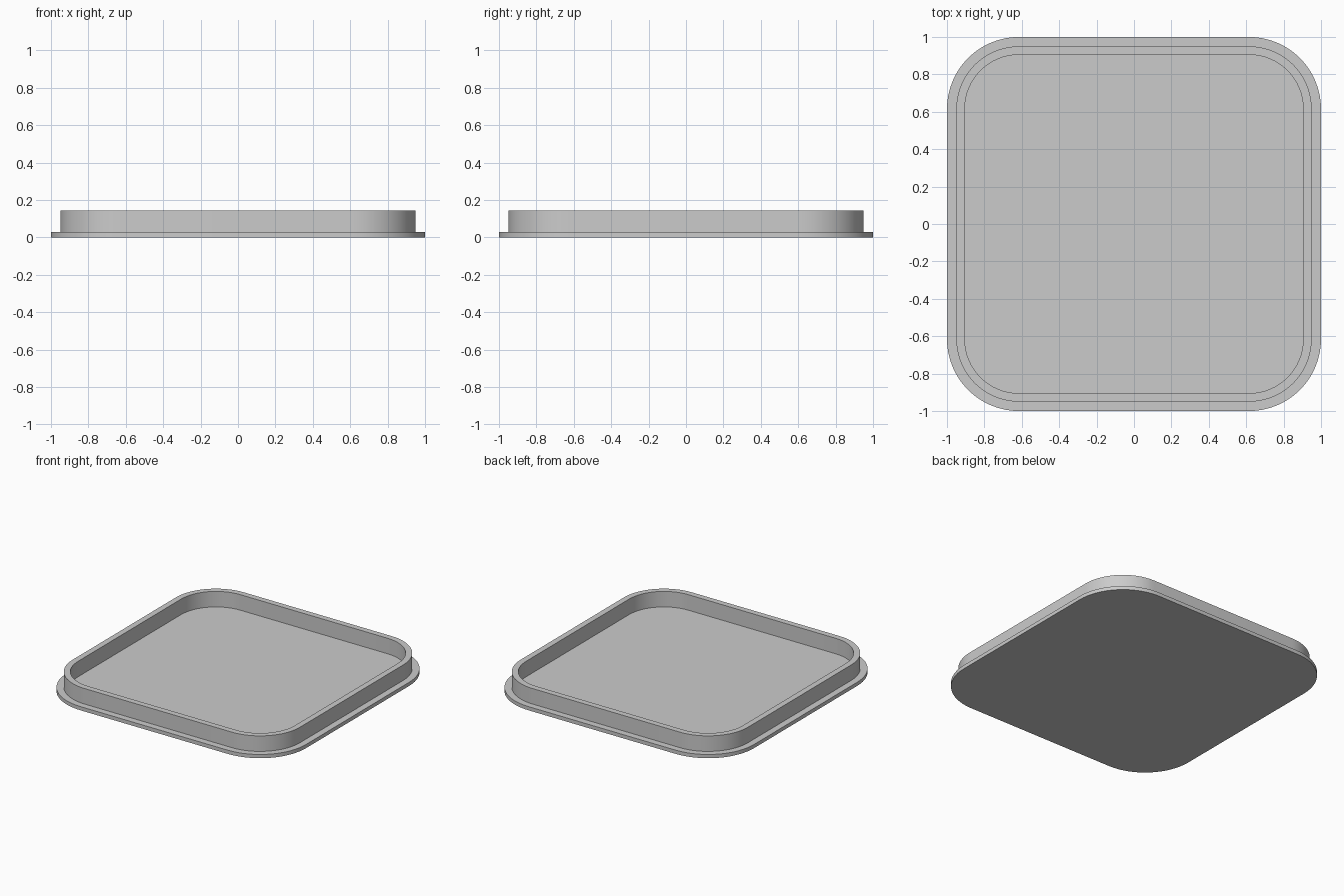
import bpy
import bmesh
from math import cos, sin, pi, radians

cube = bpy.data.objects.get("Cube")
if cube:
    bpy.data.objects.remove(cube, do_unlink=True)

CORNER = 0.615       # shared centre of the concentric corner arcs
SEGMENTS = 16        # steps per corner
PLATE_TOP, RIM_TOP = 0.028, 0.145
FLANGE, RIM_OUTER, RIM_INNER = 1.0, 0.95, 0.905

grey = bpy.data.materials.new("light grey")
grey.use_nodes = True
colour = (0.6, 0.6, 0.6, 1)
grey.diffuse_color = colour
grey.node_tree.nodes["Principled BSDF"].inputs["Base Color"].default_value = colour


def rounded_square(bm, half, z):
    """Ring of vertices around a rounded square, counter-clockwise."""
    ring = []
    radius = half - CORNER
    for quarter, (sx, sy) in enumerate([(1, 1), (-1, 1), (-1, -1), (1, -1)]):
        for i in range(SEGMENTS + 1):
            a = (quarter + i / SEGMENTS) * pi / 2
            ring.append(bm.verts.new((sx * CORNER + radius * cos(a),
                                      sy * CORNER + radius * sin(a), z)))
    return ring


# Lid: flange plate with an upstanding rim, lofted from bottom edge to inner floor
profile = [(FLANGE, 0), (FLANGE, PLATE_TOP), (RIM_OUTER, PLATE_TOP),
           (RIM_OUTER, RIM_TOP), (RIM_INNER, RIM_TOP), (RIM_INNER, PLATE_TOP)]
bm = bmesh.new()
rings = [rounded_square(bm, half, z) for half, z in profile]
for low, high in zip(rings, rings[1:]):
    for i in range(len(low)):
        j = (i + 1) % len(low)
        bm.faces.new((low[i], low[j], high[j], high[i]))

# Underside and inner floor
bm.faces.new(reversed(rings[0]))
bm.faces.new(rings[-1])

mesh = bpy.data.meshes.new("lid")
bm.to_mesh(mesh)
bm.free()
mesh.materials.append(grey)
lid = bpy.data.objects.new("lid", mesh)
bpy.context.collection.objects.link(lid)

# Smooth corners, crisp edges
bpy.ops.object.select_all(action='DESELECT')
lid.select_set(True)
bpy.context.view_layer.objects.active = lid
bpy.ops.object.shade_smooth_by_angle(angle=radians(30))
